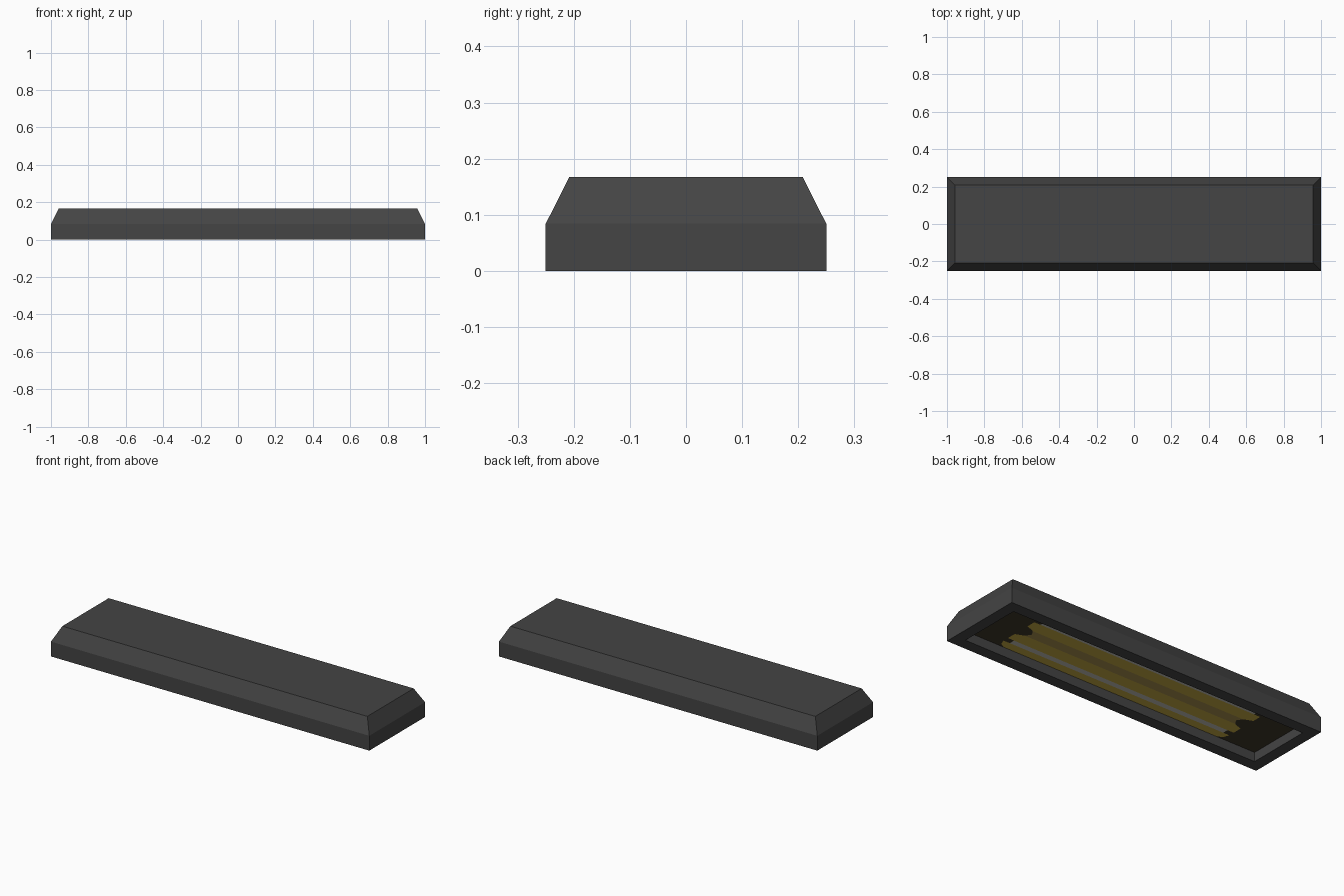
import bpy, bmesh

if "Cube" in bpy.data.objects:
    bpy.data.objects.remove(bpy.data.objects["Cube"])


def material(name, r, g, b):
    m = bpy.data.materials.new(name)
    m.diffuse_color = (r, g, b, 1)
    m.use_nodes = True
    m.node_tree.nodes["Principled BSDF"].inputs["Base Color"].default_value = m.diffuse_color
    return m


MATS = [material("dark_grey_metal", 0.058, 0.058, 0.058),
        material("dark_brown_reflector", 0.048, 0.038, 0.022),
        material("olive_glow", 0.40, 0.28, 0.075),
        material("amber_lamp", 0.56, 0.41, 0.055),
        material("pale_grey_core", 0.54, 0.53, 0.46)]
METAL, BROWN, OLIVE, AMBER, PALE = range(5)


def finish(name, bm):
    bmesh.ops.recalc_face_normals(bm, faces=bm.faces)
    me = bpy.data.meshes.new(name)
    bm.to_mesh(me)
    bm.free()
    for m in MATS:
        me.materials.append(m)
    ob = bpy.data.objects.new(name, me)
    bpy.context.collection.objects.link(ob)
    return ob


# housing: rectangular rings joined from the recess, round the rim, up to the top
RIM, RECESS = 0.065, 0.052
IN_X, IN_Y = 1 - RIM, 0.25 - RIM
rings = [(IN_X, IN_Y, RECESS), (IN_X, IN_Y, 0),
         (1, 0.25, 0), (1, 0.25, 0.084), (0.958, 0.208, 0.167)]
bm = bmesh.new()
loops = [[bm.verts.new((sx * x, sy * y, z))
          for sx, sy in ((-1, -1), (1, -1), (1, 1), (-1, 1))] for x, y, z in rings]
for a, b in zip(loops, loops[1:]):
    for i in range(4):
        j = (i + 1) % 4
        bm.faces.new((a[i], a[j], b[j], b[i]))
bm.faces.new(loops[-1])

# recess floor: flat strips mirrored about the middle, each with brown ends
# (inner y, outer y, half length at each, colour)
strips = [(0, 0.03, 0.66, 0.68, OLIVE), (0.03, 0.05, 0.68, 0.73, AMBER),
          (0.05, 0.102, 0.73, 0.73, AMBER), (0.102, 0.135, 0.69, 0.69, PALE),
          (0.135, 0.165, 0.73, 0.72, AMBER), (0.165, IN_Y, 0.72, 0.69, AMBER)]
for s in (-1, 1):
    for y0, y1, h0, h1, colour in strips:
        low = [bm.verts.new((x, s * y0, RECESS)) for x in (-IN_X, -h0, h0, IN_X)]
        high = [bm.verts.new((x, s * y1, RECESS)) for x in (-IN_X, -h1, h1, IN_X)]
        for i, mat in enumerate((BROWN, colour, BROWN)):
            f = bm.faces.new((low[i], low[i + 1], high[i + 1], high[i]))
            f.material_index = mat
bmesh.ops.remove_doubles(bm, verts=bm.verts, dist=0.0005)
finish("lamp_housing", bm)
